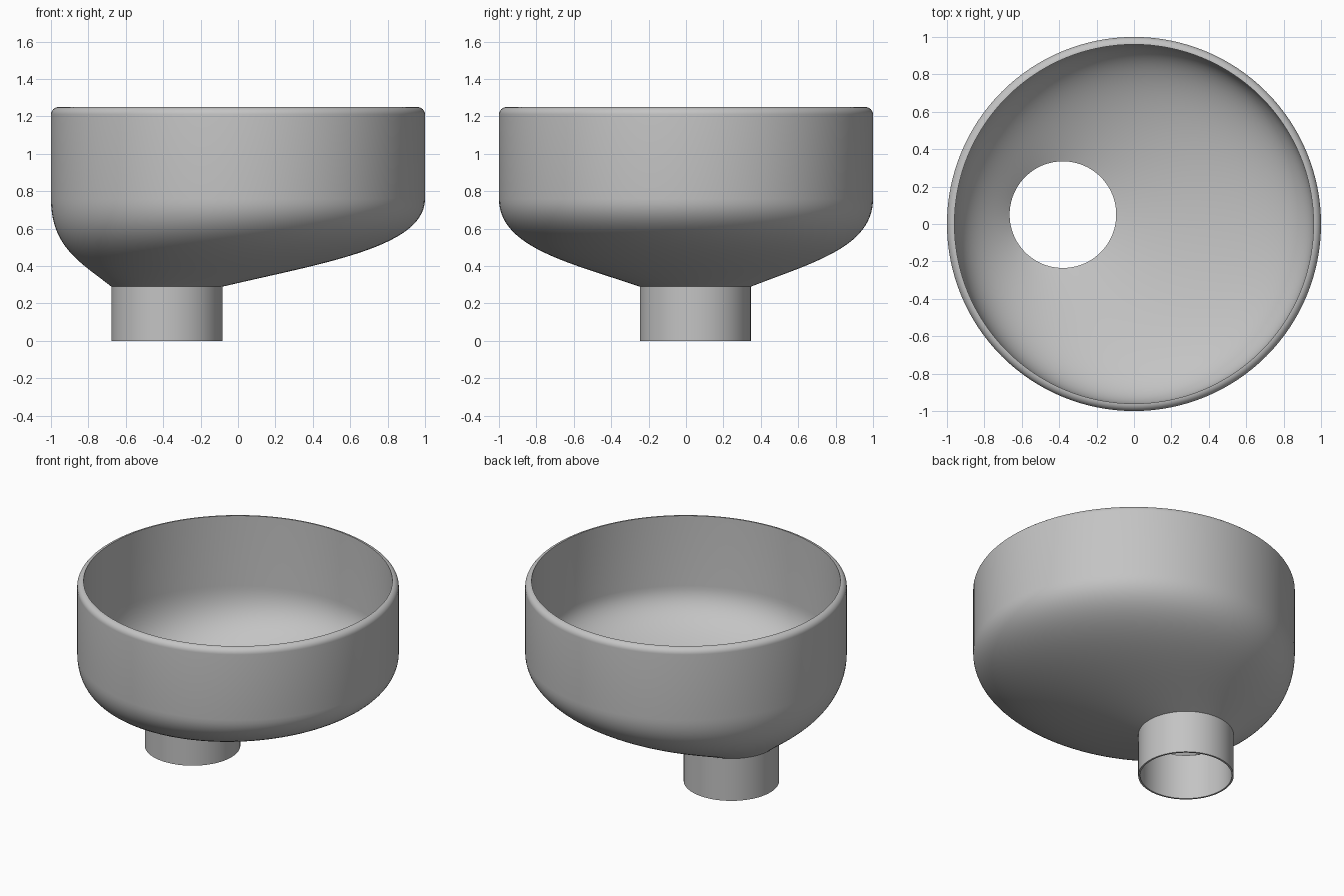
import bpy, bmesh, math

cube = bpy.data.objects.get("Cube")
if cube:
    bpy.data.objects.remove(cube, do_unlink=True)

SEGMENTS = 128
SPOUT = (-0.38, 0.05)      # spout centre in plan
HEIGHT, SHOULDER, NECK = 1.25, 0.76, 0.29
WALL, FILLET = 0.04, 0.04
SPOUT_OUT, SPOUT_IN = 0.297, 0.285


def bezier(a, b, c, d, u):
    v = 1 - u
    return a * v**3 + 3 * b * v * v * u + 3 * c * v * u * u + d * u**3


def shoulder(r_top, r_end, z_top, z_end, steps=28):
    """Rings (shift, radius, z) sliding from the bowl axis to the spout axis."""
    rings = []
    for i in range(steps + 1):
        u = i / steps
        t = bezier(0, 0, 0.5, 1, u)
        z = bezier(z_top, z_top - 0.26, z_end + 0.128, z_end, u)
        rings.append((t, r_top + (r_end - r_top) * t, z))
    return rings


# Outside: rounded rim, straight wall, skewed shoulder, spout
outside = []
for i in range(9):
    a = math.pi / 2 * (1 - i / 8)
    outside.append((0, 1 - FILLET + FILLET * math.cos(a),
                    HEIGHT - FILLET + FILLET * math.sin(a)))
outside += shoulder(1, SPOUT_OUT, SHOULDER, NECK)
outside.append((1, SPOUT_OUT, 0))

# Inside: the same path, offset by the wall thickness
inside = shoulder(1 - WALL, SPOUT_IN, SHOULDER + 0.01, NECK + 0.02)
inside.append((1, SPOUT_IN, 0))
rings = outside + inside[::-1]

# Loft the closed loop of rings
bm = bmesh.new()
loops = []
for shift, radius, z in rings:
    loops.append([bm.verts.new((SPOUT[0] * shift + radius * math.cos(a),
                                SPOUT[1] * shift + radius * math.sin(a), z))
                  for a in (math.tau * k / SEGMENTS for k in range(SEGMENTS))])
for i, upper in enumerate(loops):
    lower = loops[(i + 1) % len(loops)]
    for k in range(SEGMENTS):
        n = (k + 1) % SEGMENTS
        bm.faces.new((upper[k], lower[k], lower[n], upper[n]))
bmesh.ops.recalc_face_normals(bm, faces=bm.faces)
mesh = bpy.data.meshes.new("offset_funnel")
bm.to_mesh(mesh)
bm.free()

# Plain grey material
grey = bpy.data.materials.new("plain_grey")
grey.use_nodes = True
colour = (0.55, 0.55, 0.55, 1)
grey.diffuse_color = colour
grey.node_tree.nodes["Principled BSDF"].inputs["Base Color"].default_value = colour
mesh.materials.append(grey)

funnel = bpy.data.objects.new("offset_funnel", mesh)
bpy.context.collection.objects.link(funnel)
bpy.ops.object.select_all(action="DESELECT")
funnel.select_set(True)
bpy.context.view_layer.objects.active = funnel
bpy.ops.object.shade_smooth_by_angle(angle=math.radians(30))
